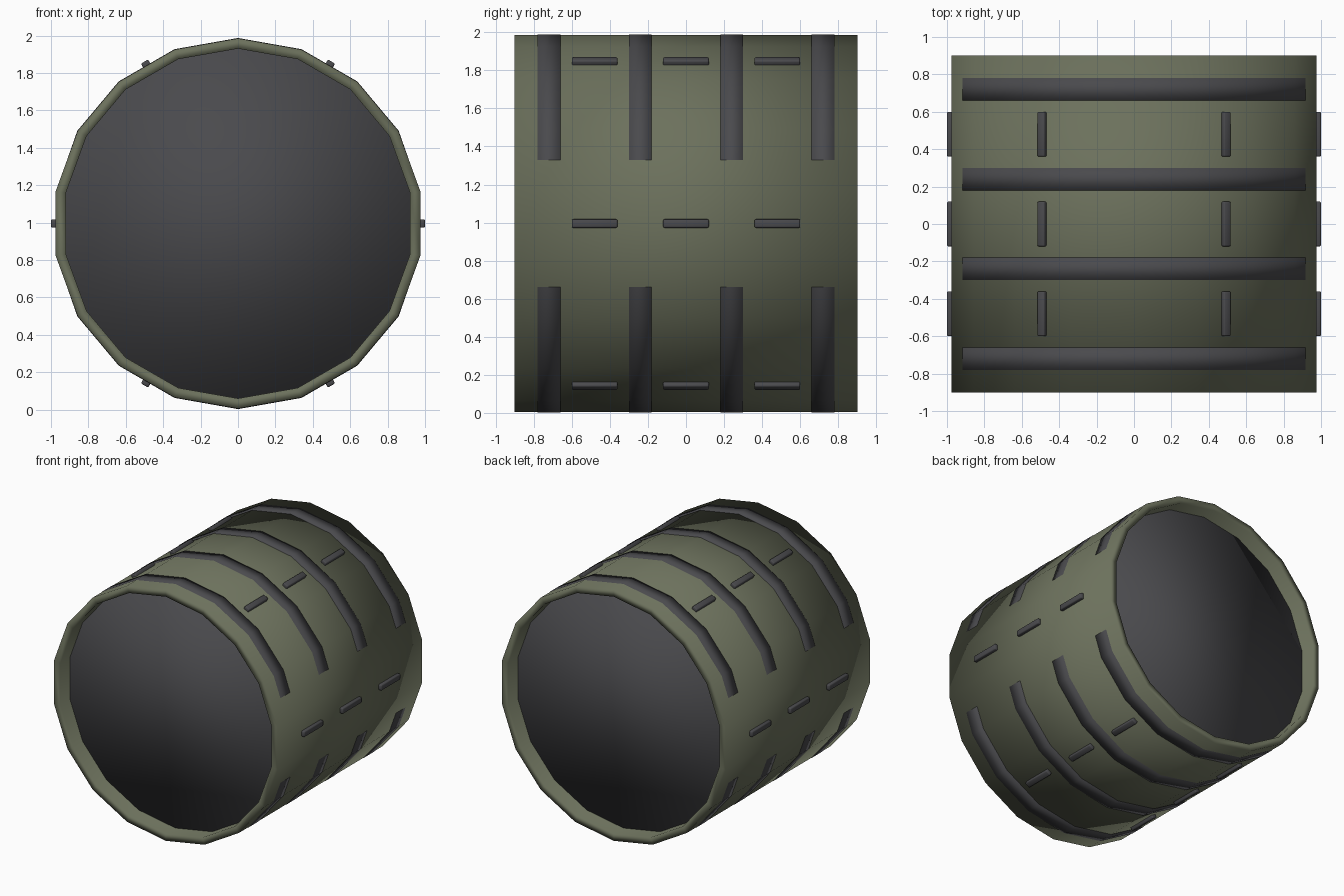
import bpy, bmesh, math
from mathutils import Matrix

if "Cube" in bpy.data.objects:
    bpy.data.objects.remove(bpy.data.objects["Cube"])

CZ = 0.995      # height of the barrel axis
SIDES = 18


def material(name, rgb):
    m = bpy.data.materials.new(name)
    m.diffuse_color = (*rgb, 1)
    m.use_nodes = True
    m.node_tree.nodes["Principled BSDF"].inputs["Base Color"].default_value = m.diffuse_color
    return m


OLIVE = material("olive", (0.150, 0.165, 0.108))
DARK = material("dark grey", (0.068, 0.068, 0.074))


def finish(name, bm, mat):
    bmesh.ops.recalc_face_normals(bm, faces=bm.faces)
    me = bpy.data.meshes.new(name)
    bm.to_mesh(me)
    bm.free()
    me.materials.append(mat)
    for p in me.polygons:
        p.use_smooth = True
    ob = bpy.data.objects.new(name, me)
    bpy.context.collection.objects.link(ob)
    return ob


def ring(bm, y, radius):
    """Loop of vertices around the y axis; radius is a function of the angle from vertical."""
    out = []
    for i in range(SIDES):
        a = 2 * math.pi * i / SIDES
        r = radius(a)
        out.append(bm.verts.new((r * math.sin(a), y, CZ + r * math.cos(a))))
    return out


def bridge(bm, a, b):
    for i in range(SIDES):
        j = (i + 1) % SIDES
        bm.faces.new((a[i], a[j], b[j], b[i]))


# open olive tube with thick wall
bm = bmesh.new()
loops = [ring(bm, y, lambda a, r=r: r)
         for y, r in ((-0.9, 0.99), (0.9, 0.99), (0.9, 0.935), (-0.9, 0.935))]
for k in range(4):
    bridge(bm, loops[k], loops[(k + 1) % 4])
finish("barrel_shell", bm, OLIVE)


# solid dark discs, flush with the shell: just proud above and below, sunk at the sides
def disc_radius(a):
    return 0.988 if abs(math.sin(a)) > 0.95 else 0.992


for n, y in enumerate((-0.72, -0.24, 0.24, 0.72)):
    bm = bmesh.new()
    f = ring(bm, y - 0.06, disc_radius)
    b = ring(bm, y + 0.06, disc_radius)
    bridge(bm, f, b)
    bm.faces.new(f)
    bm.faces.new(b)
    finish(f"inner_disc_{n + 1}", bm, DARK)

# small bevelled ribs: six around, three along
for i in range(6):
    for j, y in enumerate((-0.48, 0, 0.48)):
        bm = bmesh.new()
        bmesh.ops.create_cube(bm, size=1)
        bmesh.ops.scale(bm, vec=(0.045, 0.24, 0.04), verts=bm.verts)
        bmesh.ops.bevel(bm, geom=bm.edges[:], offset=0.008, segments=2,
                        profile=0.5, affect='EDGES')
        ang = math.radians(30 + 60 * i)
        bmesh.ops.transform(bm, verts=bm.verts, matrix=Matrix.Translation((0, 0, CZ))
                            @ Matrix.Rotation(ang, 4, 'Y')
                            @ Matrix.Translation((0, y, 0.98)))
        finish(f"rib_{i + 1}_{j + 1}", bm, DARK)
